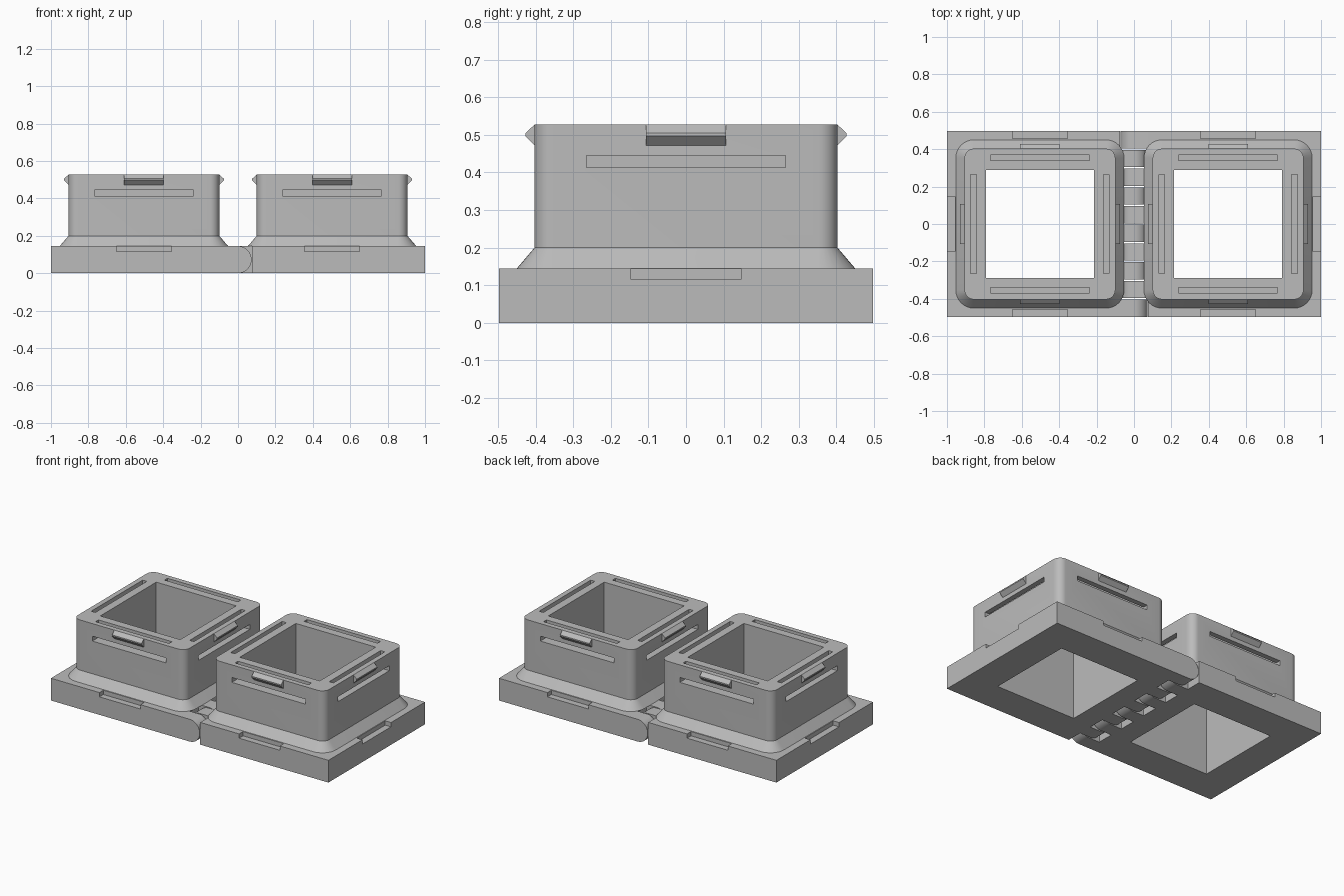
import bpy, bmesh
from math import cos, sin, pi, radians
from mathutils import Matrix, Vector

if "Cube" in bpy.data.objects:
    bpy.data.objects.remove(bpy.data.objects["Cube"], do_unlink=True)

grey = bpy.data.materials.new("plain grey")
grey.use_nodes = True
COLOR = (0.5, 0.5, 0.5, 1)
grey.diffuse_color = COLOR
grey.node_tree.nodes["Principled BSDF"].inputs["Base Color"].default_value = COLOR

CX = -0.503        # centre of one frame
DEPTH = 0.4975     # half depth of the base
BASE_H = 0.145
TOP = 0.527
WALL = 0.403       # half width of the tower
HOLE = 0.288       # half width of the opening
R = BASE_H / 2     # hinge radius


def make(name, bm):
    bmesh.ops.recalc_face_normals(bm, faces=bm.faces)
    mesh = bpy.data.meshes.new(name)
    bm.to_mesh(mesh)
    bm.free()
    mesh.materials.append(grey)
    obj = bpy.data.objects.new(name, mesh)
    bpy.context.collection.objects.link(obj)
    return obj


def add_box(bm, lo, hi, turn=0):
    lo, hi = Vector(lo), Vector(hi)
    m = (Matrix.Translation((CX, 0, 0)) @ Matrix.Rotation(turn, 4, "Z")
         @ Matrix.Translation((lo + hi) / 2) @ Matrix.Diagonal((*(hi - lo), 1)))
    bmesh.ops.create_cube(bm, size=1, matrix=m)


def loft(bm, rings):
    """Skin a list of equal-length point rings and cap both ends."""
    rows = [[bm.verts.new(p) for p in ring] for ring in rings]
    n = len(rows[0])
    for a, b in zip(rows, rows[1:]):
        for i in range(n):
            bm.faces.new((a[i], a[(i + 1) % n], b[(i + 1) % n], b[i]))
    bm.faces.new(rows[0][::-1])
    bm.faces.new(rows[-1])


def rounded_square(half, radius, z, steps=8):
    pts = []
    for k in range(4):
        for i in range(steps + 1):
            a = pi / 2 * (k + i / steps)
            sx, sy = [(1, 1), (-1, 1), (-1, -1), (1, -1)][k]
            pts.append((CX + sx * (half - radius) + radius * cos(a),
                        sy * (half - radius) + radius * sin(a), z))
    return pts


def cut(obj, boxes):
    """Subtract boxes, each given as low corner, high corner and turn."""
    for lo, hi, turn in boxes:
        bm = bmesh.new()
        add_box(bm, lo, hi, turn)
        cutter = make("cutter", bm)
        cutter.hide_render = True
        mod = obj.modifiers.new("cut", "BOOLEAN")
        mod.operation, mod.solver, mod.object = "DIFFERENCE", "EXACT", cutter
        bpy.context.view_layer.objects.active = obj
        bpy.ops.object.modifier_apply(modifier=mod.name)
        bpy.data.objects.remove(cutter, do_unlink=True)


TURNS = [k * pi / 2 for k in range(4)]
opening = ((-HOLE, -HOLE, -0.1), (HOLE, HOLE, 1), 0)

# Base plate with a latch notch on its three free edges
bm = bmesh.new()
add_box(bm, (-1 - CX, -DEPTH, 0), (-0.076 - CX, DEPTH, BASE_H))
base = make("right_base", bm)
notches = [((-0.147, -0.6, 0.117), (0.147, -0.457, 0.2), t) for t in (0, pi)]
notches.append(((-0.6, -0.147, 0.117), (-0.455, 0.147, 0.2), 0))
cut(base, [opening] + notches)

# Tower with flared foot, and slots running from each wall up through the rim
bm = bmesh.new()
loft(bm, [rounded_square(0.45, 0.097, BASE_H), rounded_square(WALL, 0.05, 0.2),
          rounded_square(WALL, 0.05, TOP)])
tower = make("right_tower", bm)
slots = []
for t in TURNS:
    slots.append(((-0.265, -0.5, 0.413), (0.265, -0.34, 0.445), t))
    slots.append(((-0.265, -0.37, 0.42), (0.265, -0.34, 0.6), t))
cut(tower, [opening] + slots)

# Snap ridges near the rim
bm = bmesh.new()
ridge = [(0.39, TOP), (WALL, TOP), (0.427, 0.505), (0.427, 0.497), (WALL, 0.472), (0.39, 0.472)]
for t in TURNS:
    m = Matrix.Translation((CX, 0, 0)) @ Matrix.Rotation(t, 4, "Z")
    loft(bm, [[m @ Vector((x, -y, z)) for y, z in ridge] for x in (-0.106, 0.106)])
clips = make("right_clips", bm)

# Alternate hinge knuckles, rounded at the far side
bm = bmesh.new()
profile = [(-0.076, BASE_H), (-0.076, 0)]
profile += [(R * cos(a), R + R * sin(a)) for a in (radians(-90 + 10 * i) for i in range(19))]
pitch = 0.1
for k in range(0, 10, 2):
    y0 = -DEPTH if k == 0 else -0.5 + k * pitch + 0.004
    y1 = -0.5 + (k + 1) * pitch - 0.004
    loft(bm, [[(x, y, z) for x, z in profile] for y in (y0, y1)])
knuckles = make("right_knuckles", bm)

# The other half is the same part turned half way round
parts = [base, tower, clips, knuckles]
for obj in list(parts):
    twin = obj.copy()
    twin.data = obj.data.copy()
    twin.name = obj.name.replace("right", "left")
    twin.data.transform(Matrix.Rotation(pi, 4, "Z"))
    bpy.context.collection.objects.link(twin)
    parts.append(twin)

bpy.ops.object.select_all(action="DESELECT")
for obj in parts:
    obj.select_set(True)
bpy.context.view_layer.objects.active = base
bpy.ops.object.shade_smooth_by_angle(angle=radians(30))
